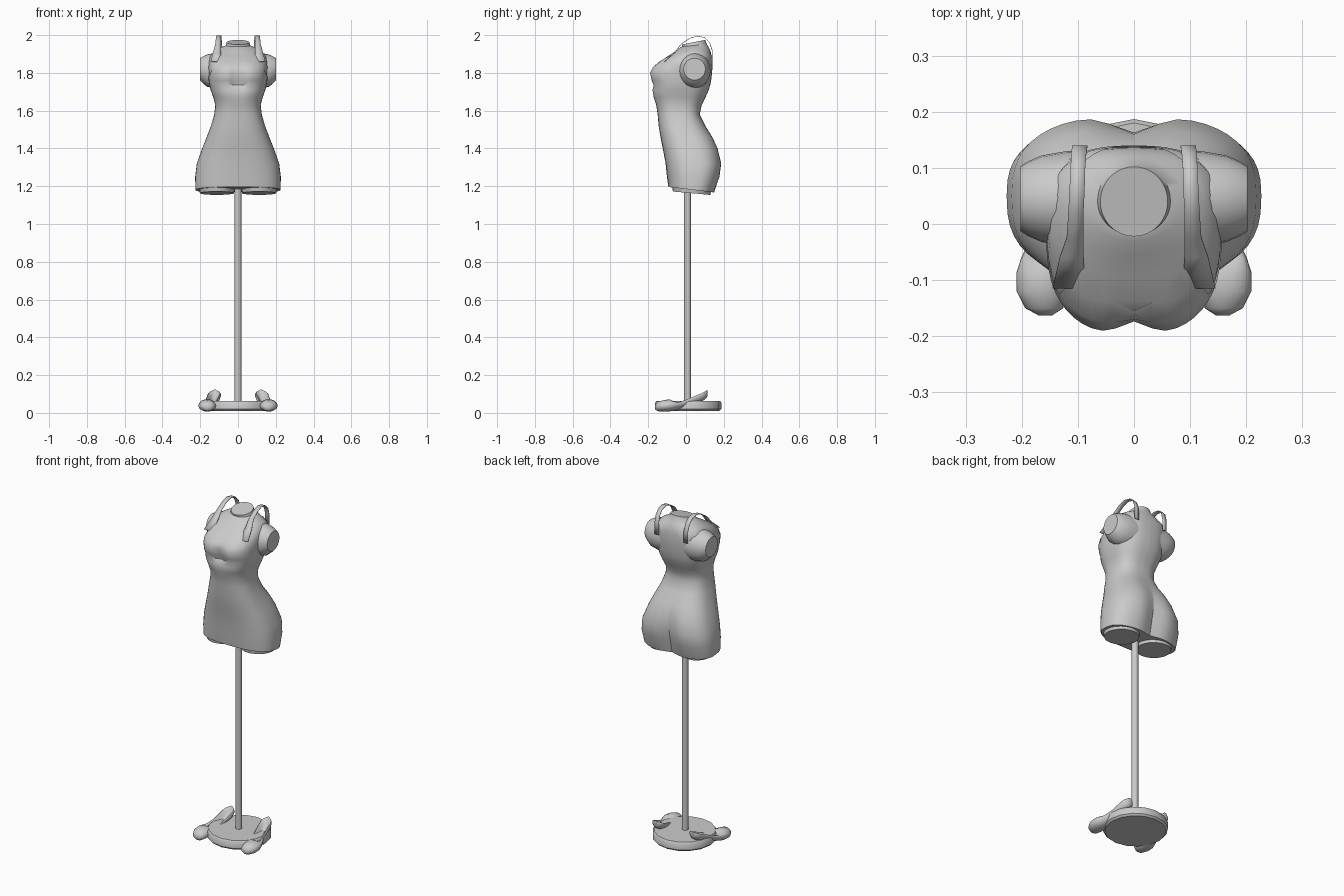
import bpy, bmesh, math
from mathutils import Vector

if "Cube" in bpy.data.objects:
    bpy.data.objects.remove(bpy.data.objects["Cube"])

grey = bpy.data.materials.new("plain grey")
grey.use_nodes = True
GREY = (0.6, 0.6, 0.6, 1)
grey.diffuse_color = GREY
grey.node_tree.nodes["Principled BSDF"].inputs["Base Color"].default_value = GREY


def finish(name, bm, angle=40, mirror=False, thickness=0):
    bmesh.ops.recalc_face_normals(bm, faces=bm.faces)
    mesh = bpy.data.meshes.new(name)
    bm.to_mesh(mesh)
    bm.free()
    mesh.materials.append(grey)
    ob = bpy.data.objects.new(name, mesh)
    bpy.context.collection.objects.link(ob)
    bpy.ops.object.select_all(action='DESELECT')
    bpy.context.view_layer.objects.active = ob
    ob.select_set(True)
    bpy.ops.object.shade_smooth_by_angle(angle=math.radians(angle))
    if thickness:
        ob.modifiers.new("thickness", 'SOLIDIFY').thickness = thickness
    if mirror:
        ob.modifiers.new("mirror", 'MIRROR')
    return ob


def loft(rings, caps=True, closed=True):
    bm = bmesh.new()
    rows = [[bm.verts.new(p) for p in ring] for ring in rings]
    n = len(rows[0])
    for a, b in zip(rows, rows[1:]):
        for i in range(n if closed else n - 1):
            j = (i + 1) % n
            bm.faces.new((a[i], a[j], b[j], b[i]))
    if caps:
        bm.faces.new(rows[0])
        bm.faces.new(rows[-1])
    return bm


def angles(n):
    return [2 * math.pi * i / n for i in range(n)]


# Torso levels: height, half width, front, back, widest depth, tilt
LEVELS = [
    (1.18, .222, -.09, .15, .04, -.12), (1.25, .224, -.098, .18, .05, 0),
    (1.32, .215, -.105, .19, .05, 0), (1.4, .187, -.12, .17, .03, 0),
    (1.46, .163, -.132, .14, .01, 0), (1.52, .14, -.142, .1, -.02, 0),
    (1.58, .123, -.147, .07, -.03, 0), (1.63, .117, -.155, .08, -.03, 0),
    (1.67, .128, -.17, .1, -.02, 0), (1.71, .142, -.18, .118, -.02, 0),
    (1.735, .148, -.174, .125, -.02, 0), (1.76, .152, -.186, .13, -.02, 0),
    (1.8, .155, -.194, .135, -.01, 0), (1.83, .156, -.178, .137, 0, 0),
    (1.86, .155, -.14, .137, .02, 0), (1.89, .148, -.095, .135, .03, 0),
    (1.915, .125, -.055, .13, .04, 0), (1.935, .09, -.03, .12, .04, 0),
    (1.945, .065, -.02, .11, .04, .1), (1.962, .06, -.022, .102, .04, .2)]


def bell(v, middle, spread):
    return math.exp(-((v - middle) / spread) ** 2)


def torso_ring(level, offset):
    z, w, front, back, mid, tilt = level
    power = 2 / 2.6 if z < 1.9 else 1
    ring = []
    for a in angles(48):
        c, s = math.cos(a), math.sin(a)
        x = math.copysign(abs(c) ** power, c) * (w + offset)
        depth = (back if s > 0 else -front) + offset
        reach = math.copysign(abs(s) ** power, s)
        y = mid + reach * (depth - mid if s > 0 else depth + mid)
        # Groove between the buttocks and between the breasts
        if s > 0:
            y -= .035 * bell(z, 1.27, .13) * bell(x, 0, .05)
        else:
            y += .03 * bell(z, 1.77, .06) * bell(x, 0, .035)
        ring.append((x, y, z + tilt * (y - mid)))
    return ring


finish("torso", loft([torso_ring(l, 0) for l in LEVELS]))

# Dress: a shell over the torso, cut at the neckline and the armhole
dress = loft([torso_ring(l, .003) for l in LEVELS], caps=False)
for point, normal in [((0, 0, 0), (-1, 0, 0)),
                      ((0, -.15, 1.845), (-.45, -.1, 1)),
                      ((.1, 0, 1.9), (1, 0, .46))]:
    bmesh.ops.bisect_plane(dress, geom=dress.verts[:] + dress.edges[:] + dress.faces[:],
                           plane_co=point, plane_no=normal, clear_outer=True)
finish("dress", dress, mirror=True)

# Shoulder straps: inner edge, outer edge, depth, height
strap = [(.088, .145, -.115, 1.86), (.09, .132, -.06, 1.91), (.09, .12, -.025, 1.955),
         (.09, .117, .02, 1.985), (.088, .115, .06, 1.997), (.087, .113, .1, 1.988),
         (.085, .112, .127, 1.96), (.083, .11, .14, 1.92), (.083, .11, .14, 1.85)]
finish("straps", loft([[(i, y, z), (o, y, z)] for i, o, y, z in strap],
                      caps=False, closed=False), mirror=True, thickness=.003)

# Arm stumps: distance out, centre height, depth radius, height radius
stump = [(.07, 1.815, .085, .098), (.12, 1.812, .085, .094), (.165, 1.812, .077, .085),
         (.19, 1.817, .066, .068), (.202, 1.82, .058, .058)]
finish("arm_stumps", loft([[(x, .045 + ry * math.cos(a), z + rz * math.sin(a))
                            for a in angles(24)] for x, z, ry, rz in stump]), mirror=True)

# Leg stumps under the hem
finish("leg_stumps", loft([[(.112 + r * math.cos(a), .03 + 1.1 * r * math.sin(a),
                             z - .1 * r * math.sin(a)) for a in angles(24)]
                           for z, r in [(1.22, .1), (1.163, .09)]]), mirror=True)

# Stand
finish("pole", loft([[(.018 * math.cos(a), .008 + .018 * math.sin(a), z)
                      for a in angles(16)] for z in (.05, 1.22)]))
finish("base", loft([[(r * math.sin(a), .012 + r * math.cos(a), z) for a in angles(16)]
                     for r, z in [(.165, .01), (.175, .02), (.175, .055), (.168, .064)]]))

# Shoes: across, along, height, half width, half height, opening depth
shoe = [(.158, -.163, .03, .012, .012, 0), (.16, -.15, .034, .034, .025, 0),
        (.163, -.12, .037, .046, .03, 0), (.163, -.085, .04, .046, .032, 0),
        (.158, -.06, .044, .043, .032, .02), (.148, -.03, .05, .038, .03, .048),
        (.138, .01, .064, .034, .031, .05), (.13, .05, .081, .035, .033, .055),
        (.125, .085, .095, .035, .034, .055), (.123, .103, .102, .028, .028, .02),
        (.122, .114, .106, .014, .018, 0)]
finish("shoes", loft([[(x + w * math.cos(a), y,
                        z + h * math.sin(a) - dip * max(0, math.sin(a)) ** 3)
                       for a in angles(24)] for x, y, z, w, h, dip in shoe]),
       angle=60, mirror=True)
